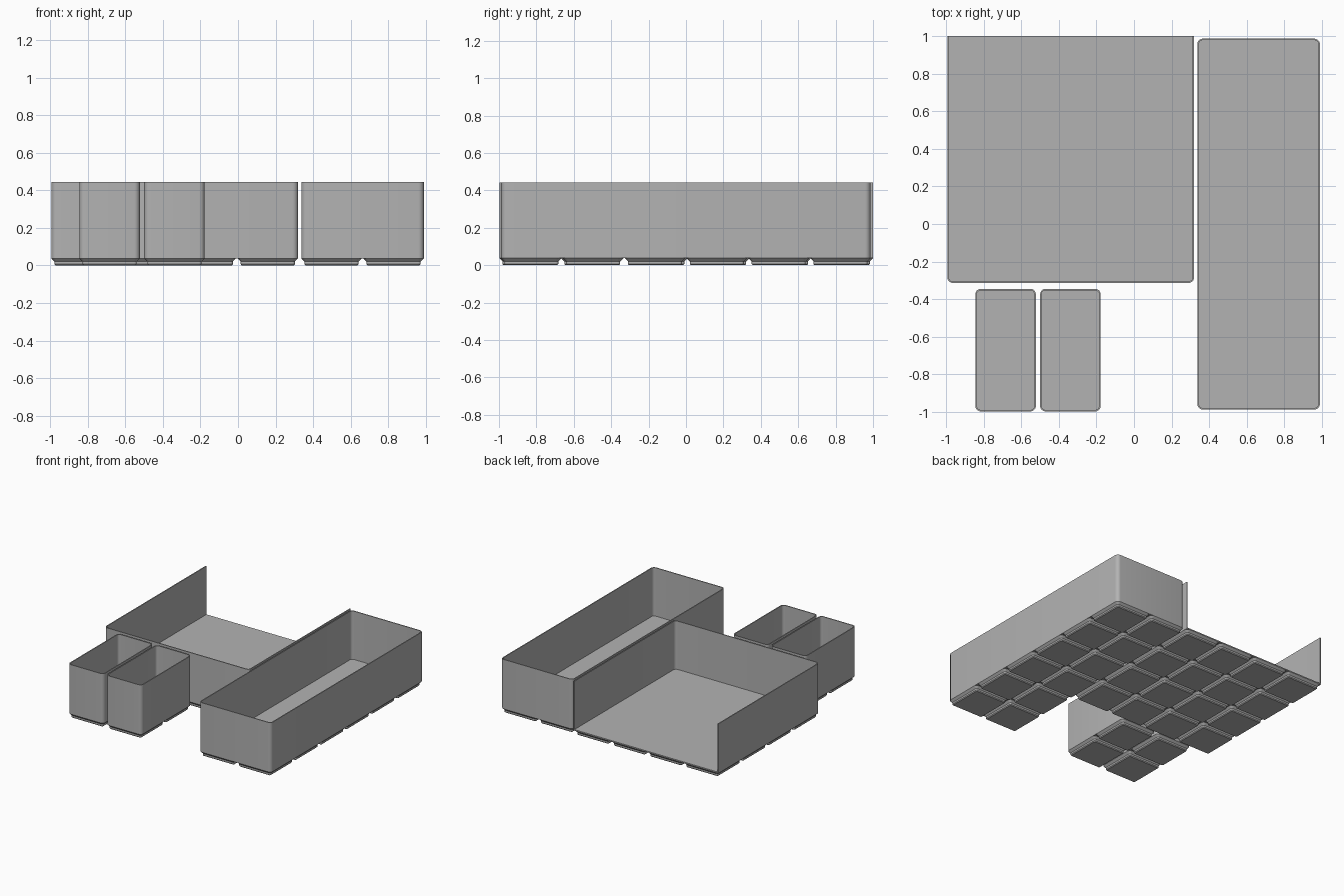
import bpy, bmesh, math

cube = bpy.data.objects.get("Cube")
if cube:
    bpy.data.objects.remove(cube, do_unlink=True)

PITCH, GAP = 0.3305, 0.008       # grid cell and clearance
WALL, RADIUS = 0.008, 0.03
BASE, FLOOR, TOP = 0.0375, 0.047, 0.443
STEPS = 6                        # segments per rounded corner
FOOT = [(0, 0.023), (0.0065, 0.017), (0.0205, 0.017), (BASE, 0)]  # height, inset

grey = bpy.data.materials.new("plain grey")
grey.use_nodes = True
grey.diffuse_color = (0.45, 0.45, 0.45, 1)
grey.node_tree.nodes["Principled BSDF"].inputs["Base Color"].default_value = (0.45, 0.45, 0.45, 1)


def ring(bm, x0, y0, x1, y1, z, inset):
    """Rounded rectangle of vertices, shrunk by inset."""
    r = max(RADIUS - inset, 0.005)
    verts = []
    for k, (cx, cy, sx, sy) in enumerate([(x1, y1, -1, -1), (x0, y1, 1, -1),
                                          (x0, y0, 1, 1), (x1, y0, -1, 1)]):
        cx += sx * (inset + r)
        cy += sy * (inset + r)
        for i in range(STEPS + 1):
            a = math.pi / 2 * (k + i / STEPS)
            verts.append(bm.verts.new((cx + r * math.cos(a), cy + r * math.sin(a), z)))
    return verts


def loft(bm, box, sections):
    """Closed solid through a list of (height, inset) sections."""
    rings = [ring(bm, *box, z, inset) for z, inset in sections]
    n = len(rings[0])
    for a, b in zip(rings, rings[1:]):
        for i in range(n):
            j = (i + 1) % n
            bm.faces.new((a[i], a[j], b[j], b[i]))
    bm.faces.new(rings[0][::-1])
    bm.faces.new(rings[-1])


def finish(bm, name):
    bmesh.ops.recalc_face_normals(bm, faces=bm.faces)
    mesh = bpy.data.meshes.new(name)
    bm.to_mesh(mesh)
    bm.free()
    mesh.materials.append(grey)
    obj = bpy.data.objects.new(name, mesh)
    bpy.context.collection.objects.link(obj)
    bpy.ops.object.select_all(action='DESELECT')
    obj.select_set(True)
    bpy.context.view_layer.objects.active = obj
    bpy.ops.object.shade_smooth_by_angle(angle=math.radians(30))


def make_bin(name, x, y, nx, ny, open_back=None):
    x1, y1 = x + nx * PITCH - GAP, y + ny * PITCH - GAP

    # Thin-walled box; an open one is built longer and sliced flat at the back
    bm = bmesh.new()
    back = y1 if open_back is None else open_back + 0.1
    loft(bm, (x, y, x1, back), [(BASE, 0), (TOP, 0), (TOP, WALL), (FLOOR, WALL)])
    if open_back is not None:
        cut = bmesh.ops.bisect_plane(
            bm, geom=bm.verts[:] + bm.edges[:] + bm.faces[:],
            plane_co=(0, open_back, 0), plane_no=(0, 1, 0), clear_outer=True)
        edges = [e for e in cut["geom_cut"] if isinstance(e, bmesh.types.BMEdge)]
        bmesh.ops.edgeloop_fill(bm, edges=edges)
    finish(bm, name + "_box")

    # Stepped feet, one per grid cell
    bm = bmesh.new()
    size = PITCH - GAP
    for i in range(nx):
        for j in range(ny):
            fx, fy = x + i * PITCH, y + j * PITCH
            loft(bm, (fx, fy, fx + size, fy + size), FOOT)
    finish(bm, name + "_feet")


make_bin("open_tray", -0.994, -0.314, 4, 4, open_back=1.0)
make_bin("long_bin", 0.337, -0.988, 2, 6)
make_bin("small_bin_right", -0.845, -0.998, 1, 2)
make_bin("small_bin_left", -0.5, -0.998, 1, 2)
